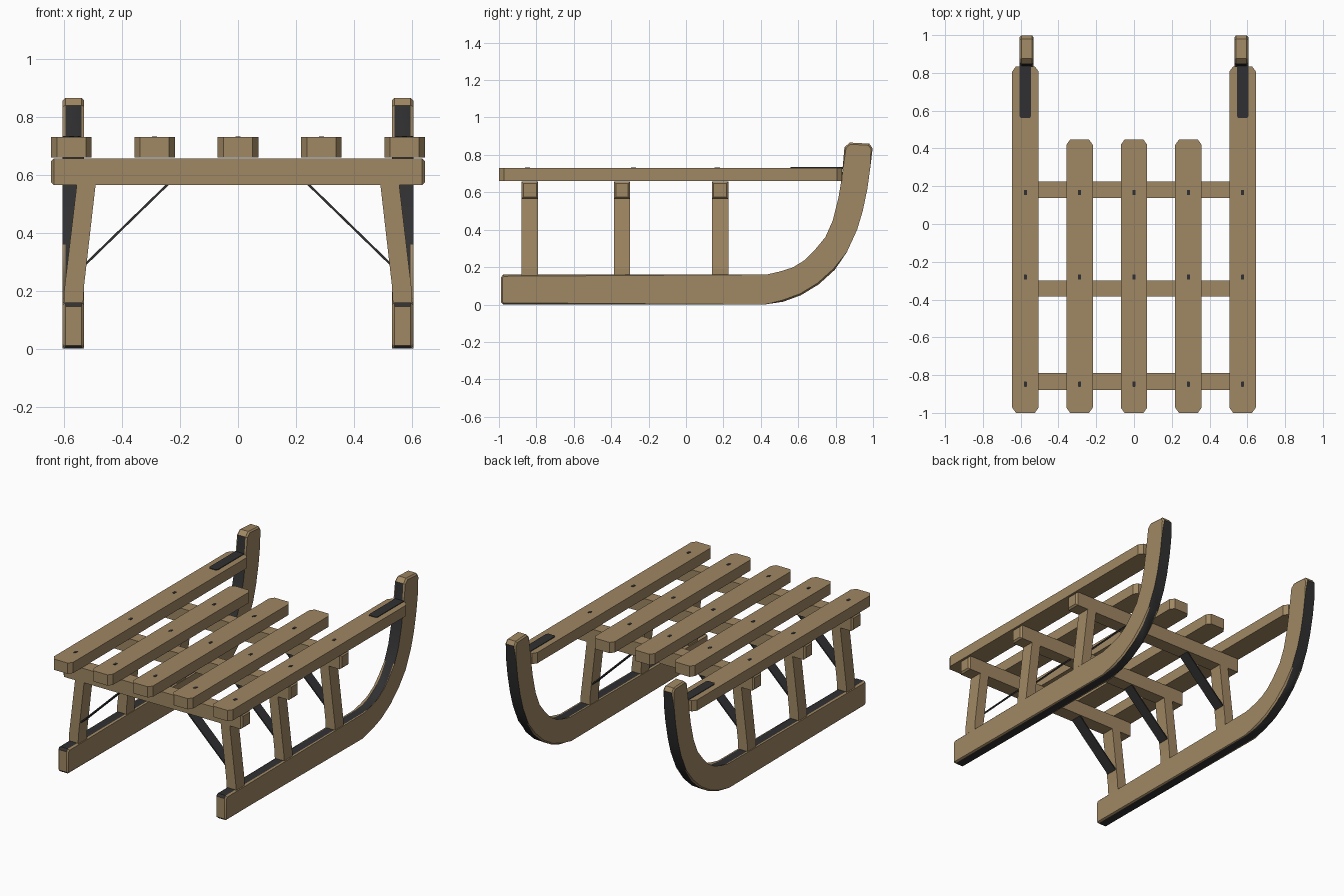
import bpy, bmesh, math
from mathutils import Vector

if "Cube" in bpy.data.objects:
    bpy.data.objects.remove(bpy.data.objects["Cube"])


def material(name, rgb):
    m = bpy.data.materials.new(name)
    m.diffuse_color = (*rgb, 1)
    m.use_nodes = True
    m.node_tree.nodes["Principled BSDF"].inputs["Base Color"].default_value = m.diffuse_color
    return m


wood = material("wood", (0.35, 0.245, 0.125))
metal = material("dark_metal", (0.03, 0.03, 0.032))


def finish(name, bm, mats):
    bmesh.ops.recalc_face_normals(bm, faces=bm.faces)
    me = bpy.data.meshes.new(name)
    bm.to_mesh(me)
    bm.free()
    for m in mats:
        me.materials.append(m)
    ob = bpy.data.objects.new(name, me)
    bpy.context.collection.objects.link(ob)
    return ob


def prism(a, b):
    """Solid between two matching outlines."""
    bm = bmesh.new()
    va, vb = [bm.verts.new(p) for p in a], [bm.verts.new(p) for p in b]
    bm.faces.new(va)
    bm.faces.new(vb[::-1])
    n = len(va)
    for i in range(n):
        j = (i + 1) % n
        bm.faces.new((va[i], vb[i], vb[j], va[j]))
    return bm


def plank(name, x, y0, y1, w, z0, z1, cx, cy, mat):
    """Board with clipped corners, seen from the top."""
    h = w / 2
    o = [(x - h + cx, y0), (x + h - cx, y0), (x + h, y0 + cy), (x + h, y1 - cy),
         (x + h - cx, y1), (x - h + cx, y1), (x - h, y1 - cy), (x - h, y0 + cy)]
    finish(name, prism([(*p, z0) for p in o], [(*p, z1) for p in o]), [mat])


def profile_y(name, pts, y0, y1, mat):
    """Outline in x,z pulled along y."""
    finish(name, prism([(x, y0, z) for x, z in pts], [(x, y1, z) for x, z in pts]), [mat])


BARS = [(-0.88, -0.79), (-0.385, -0.30), (0.138, 0.226)]
SLATS = [-0.575, -0.288, 0, 0.288, 0.575]

# Seat slats and their screws
for i, x in enumerate(SLATS):
    y1 = 0.835 if abs(x) > 0.5 else 0.447
    plank(f"seat_slat_{i + 1}", x, -1, y1, 0.14, 0.66, 0.73, 0.02, 0.028, wood)
    for j, y in enumerate((-0.848, -0.281, 0.167)):
        plank(f"screw_{i + 1}_{j + 1}", x, y - 0.014, y + 0.014, 0.017,
              0.72, 0.732, 0.003, 0.003, metal)

# Crossbars with chamfered ends
for i, (y0, y1) in enumerate(BARS):
    o = [(y0, 0.565), (y1, 0.565), (y1, 0.657), (y0, 0.657)]
    bm = prism([(-0.645, *p) for p in o], [(0.645, *p) for p in o])
    ends = [e for e in bm.edges if abs(e.verts[0].co.x - e.verts[1].co.x) < 0.01]
    bmesh.ops.bevel(bm, geom=ends, offset=0.01, segments=1, affect='EDGES')
    finish(f"crossbar_{i + 1}", bm, [wood])

# Runner side outline (y, z): outer edge, tip, inner edge
outer = [(-0.99, 0.012), (-0.978, 0), (0.42, 0), (0.52, 0.015), (0.615, 0.05),
         (0.71, 0.108), (0.795, 0.185), (0.86, 0.28), (0.915, 0.40),
         (0.945, 0.50), (0.97, 0.62), (0.985, 0.73), (0.998, 0.835)]
tip = [(0.98, 0.86), (0.875, 0.866), (0.847, 0.84)]
inner = [(0.833, 0.68), (0.815, 0.57), (0.785, 0.45), (0.745, 0.36), (0.695, 0.285),
         (0.64, 0.23), (0.575, 0.19), (0.505, 0.168), (0.43, 0.16),
         (-0.978, 0.16), (-0.99, 0.145)]
outline = outer + tip + inner

for side, s in (("left", -1), ("right", 1)):
    # Runner: wooden sides and ends, dark metal along the edges
    bm = prism([(s * 0.531, *p) for p in outline], [(s * 0.605, *p) for p in outline])
    rim = [e for e in bm.edges if abs(e.verts[0].co.x - e.verts[1].co.x) < 0.001]
    bmesh.ops.bevel(bm, geom=rim, offset=0.009, segments=1, affect='EDGES')
    bmesh.ops.recalc_face_normals(bm, faces=bm.faces)
    for f in bm.faces:
        c = f.calc_center_median()
        flat_end = c.z > 0.845 or (c.y < -0.98 and 0.02 < c.z < 0.14)
        if abs(f.normal.x) < 0.3 and not flat_end:
            f.material_index = 1
    ob = finish(f"{side}_runner", bm, [wood, metal])
    ob.data.shade_smooth()
    ob.data.set_sharp_from_angle(angle=math.radians(30))

    # Metal strap from the outer slat to the runner
    plank(f"{side}_slat_strap", s * 0.575, 0.56, 0.85, 0.062, 0.725, 0.734,
          0.008, 0.012, metal)

    for i, (y0, y1) in enumerate(BARS):
        # Leg leaning inward from runner to crossbar
        profile_y(f"{side}_leg_{i + 1}",
                  [(s * 0.535, 0.15), (s * 0.601, 0.15), (s * 0.601, 0.19),
                   (s * 0.556, 0.57), (s * 0.491, 0.57), (s * 0.531, 0.22)],
                  y0, y1, wood)
        # Flat diagonal metal brace
        a, b = Vector((s * 0.525, 0.293)), Vector((s * 0.24, 0.57))
        d = (b - a).normalized() * 0.004
        n = Vector((-d.y, d.x))
        profile_y(f"{side}_brace_{i + 1}",
                  [tuple(p) for p in (a - n, b - n, b + n, a + n)],
                  y0 + 0.008, y1 - 0.008, metal)
